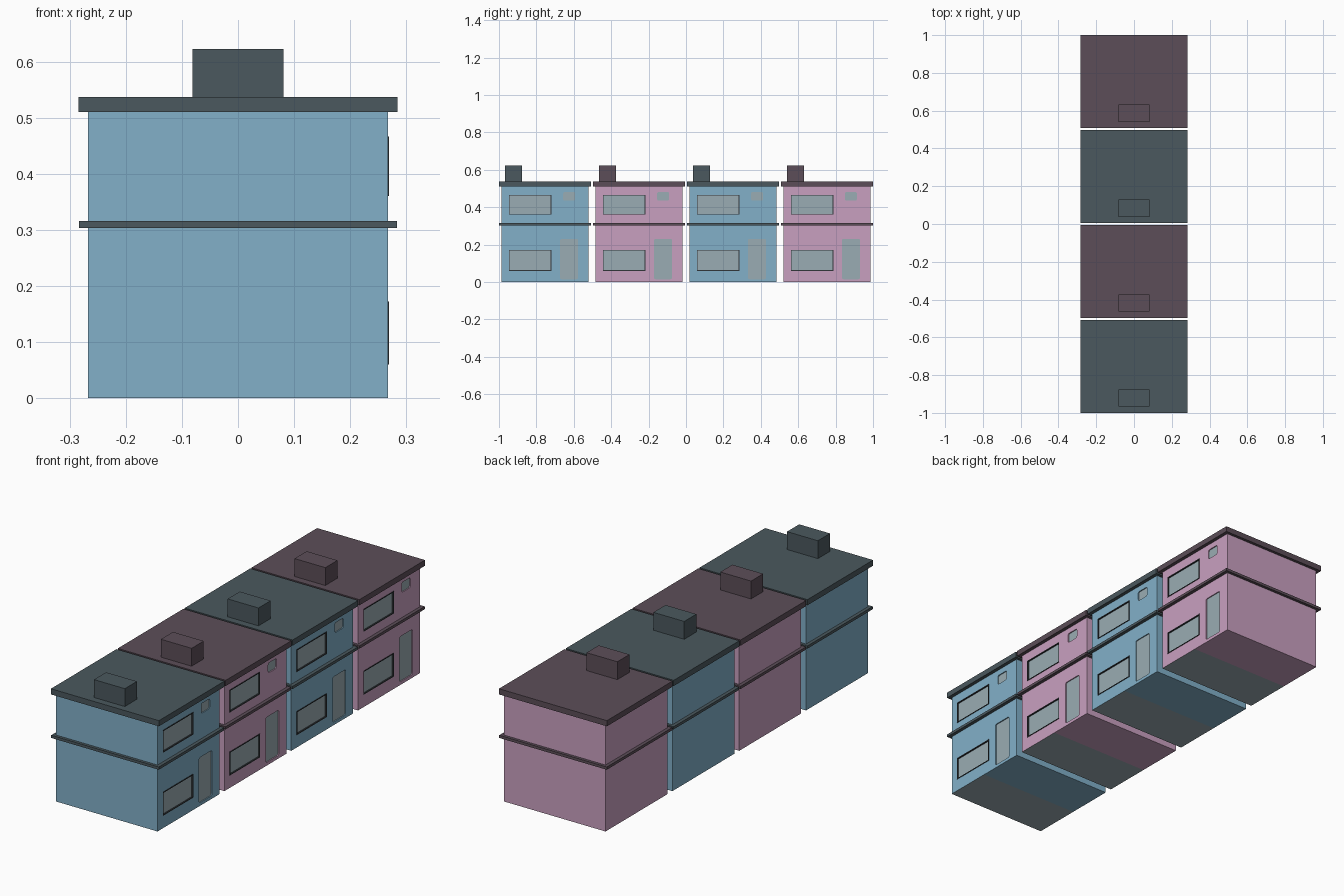
import bpy, bmesh, math
from mathutils import Matrix

cube = bpy.data.objects.get("Cube")
if cube:
    bpy.data.objects.remove(cube, do_unlink=True)


def material(name, rgb):
    m = bpy.data.materials.new(name)
    m.use_nodes = True
    m.diffuse_color = (*rgb, 1)
    m.node_tree.nodes["Principled BSDF"].inputs["Base Color"].default_value = (*rgb, 1)
    return m


BLUE = material("blue wall", (0.223, 0.434, 0.584))
PINK = material("pink wall", (0.584, 0.352, 0.527))
SLATE = material("slate roof", (0.07, 0.098, 0.112))
PLUM = material("plum roof", (0.107, 0.076, 0.098))
GREY = material("pale grey", (0.323, 0.413, 0.451))
DARK = material("dark frame", (0.03, 0.035, 0.04))

FACE = 0.267      # outer face of the facade
RECESS = 0.008


def finish(name, bm, mats):
    bmesh.ops.recalc_face_normals(bm, faces=bm.faces)
    mesh = bpy.data.meshes.new(name)
    bm.to_mesh(mesh)
    bm.free()
    for m in mats:
        mesh.materials.append(m)
    ob = bpy.data.objects.new(name, mesh)
    bpy.context.collection.objects.link(ob)
    return ob


def add_box(bm, x, y, z):
    mid = [(a + b) / 2 for a, b in (x, y, z)]
    size = [b - a for a, b in (x, y, z)]
    mat = Matrix.Translation(mid) @ Matrix.Diagonal((*size, 1))
    bmesh.ops.create_cube(bm, size=1, matrix=mat)


def box(name, x, y, z, mat):
    bm = bmesh.new()
    add_box(bm, x, y, z)
    return finish(name, bm, [mat])


def rounded_prism(name, x, y, z, r, mat):
    """Rounded rectangle in the facade plane, extruded along x."""
    bm = bmesh.new()
    corners = [(y[1] - r, z[1] - r), (y[0] + r, z[1] - r),
               (y[0] + r, z[0] + r), (y[1] - r, z[0] + r)]
    pts = []
    for i, (cy, cz) in enumerate(corners):
        for k in range(4):
            a = math.pi / 2 * (i + k / 3)
            pts.append((x[0], cy + r * math.cos(a), cz + r * math.sin(a)))
    face = bm.faces.new([bm.verts.new(p) for p in pts])
    out = bmesh.ops.extrude_face_region(bm, geom=[face])
    bmesh.ops.translate(bm, vec=(x[1] - x[0], 0, 0),
                        verts=[v for v in out["geom"] if isinstance(v, bmesh.types.BMVert)])
    return finish(name, bm, [mat])


def window_frame(name, y, z, t=0.004):
    bm = bmesh.new()
    x = (FACE - RECESS, FACE + 0.002)
    for zz in ((z[0], z[0] + t), (z[1] - t, z[1])):
        add_box(bm, x, y, zz)
    for yy in ((y[0], y[0] + t), (y[1] - t, y[1])):
        add_box(bm, x, yy, (z[0] + t, z[1] - t))
    return finish(name, bm, [DARK])


# Openings: name, y range from house centre, z range, corner radius, framed
OPENINGS = [
    ("lower_window", (-0.193, 0.034), (0.06, 0.172), 0.002, True),
    ("upper_window", (-0.193, 0.034), (0.36, 0.466), 0.002, True),
    ("door", (0.08, 0.177), (0.015, 0.23), 0.008, False),
    ("small_window", (0.097, 0.16), (0.435, 0.482), 0.008, False),
]


def house(n, yc, wall, trim):
    def span(a, b):
        return (yc + a, yc + b)

    # Wall block, with half of its underside in grey
    bm = bmesh.new()
    add_box(bm, (-FACE, FACE), span(-0.2325, 0.2325), (0, 0.512))
    bmesh.ops.bisect_plane(bm, geom=bm.verts[:] + bm.edges[:] + bm.faces[:],
                           plane_co=(0, yc, 0), plane_no=(0, 1, 0))
    for f in bm.faces:
        c = f.calc_center_median()
        f.material_index = int(c.z < 0.001 and c.y < yc)
    walls = finish(f"walls_{n}", bm, [wall, GREY])

    # Recessed openings
    for name, y, z, r, framed in OPENINGS:
        y = span(*y)
        cutter = rounded_prism(f"{name}_cutter_{n}", (FACE - RECESS, FACE + 0.05), y, z, r, wall)
        cutter.hide_render = True
        cutter.hide_viewport = True
        cut = walls.modifiers.new(name, "BOOLEAN")
        cut.object = cutter
        cut.solver = "EXACT"
        rounded_prism(f"{name}_pane_{n}", (FACE - RECESS - 0.002, FACE - RECESS + 0.003), y, z, r, GREY)
        if framed:
            window_frame(f"{name}_frame_{n}", y, z)

    # Floor band, flat roof and chimney
    box(f"floor_band_{n}", (-0.283, 0.283), span(-0.246, 0.246), (0.303, 0.316), trim)
    box(f"roof_{n}", (-0.284, 0.284), span(-0.2465, 0.2465), (0.51, 0.537), trim)
    box(f"chimney_{n}", (-0.081, 0.081), span(-0.213, -0.122), (0.53, 0.622), trim)


for i in range(4):
    wall, trim = ((BLUE, SLATE), (PINK, PLUM))[i % 2]
    house(i + 1, -0.7535 + i * 0.50233, wall, trim)
